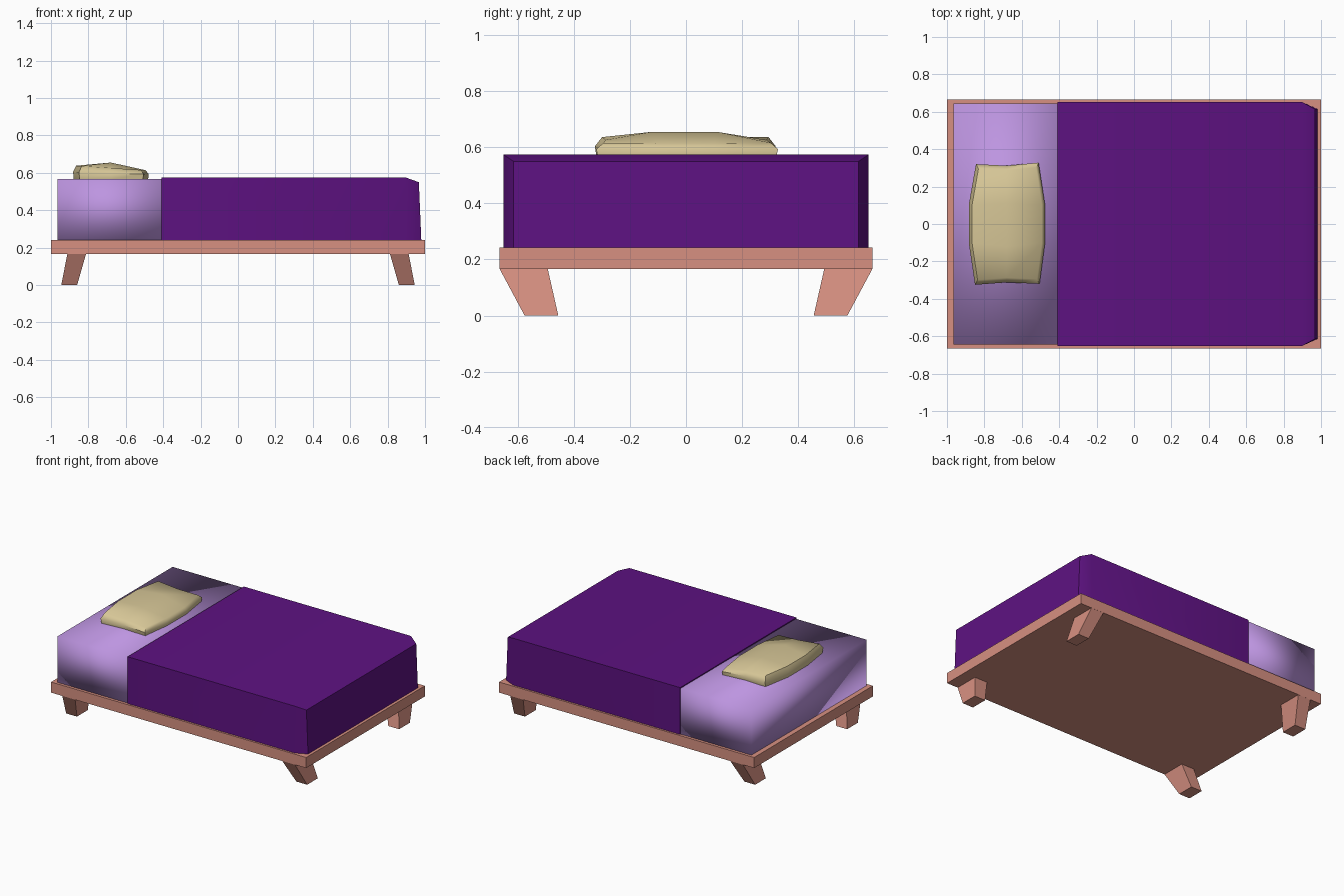
import bpy, bmesh, math

if "Cube" in bpy.data.objects:
    bpy.data.objects.remove(bpy.data.objects["Cube"])


def material(name, rgb):
    m = bpy.data.materials.new(name)
    m.diffuse_color = (*rgb, 1)
    m.use_nodes = True
    m.node_tree.nodes["Principled BSDF"].inputs["Base Color"].default_value = m.diffuse_color
    return m


WOOD = material("wood", (0.68, 0.28, 0.22))
SHEET = material("sheet", (0.51, 0.30, 0.75))
COVER = material("cover", (0.11, 0.006, 0.22))
CREAM = material("cream", (0.68, 0.57, 0.31))


def build(name, verts, faces, mat, smooth=None):
    me = bpy.data.meshes.new(name)
    me.from_pydata(verts, [], faces)
    bm = bmesh.new()
    bm.from_mesh(me)
    bmesh.ops.recalc_face_normals(bm, faces=bm.faces)
    bm.to_mesh(me)
    bm.free()
    ob = bpy.data.objects.new(name, me)
    bpy.context.collection.objects.link(ob)
    me.materials.append(mat)
    if smooth is not None:
        bpy.ops.object.select_all(action='DESELECT')
        bpy.context.view_layer.objects.active = ob
        ob.select_set(True)
        bpy.ops.object.shade_smooth_by_angle(angle=math.radians(smooth))
    return ob


def loft(name, rings, mat, smooth=None):
    """Skin equal-length rings and cap both ends."""
    n = len(rings[0])
    verts = [p for r in rings for p in r]
    faces = [tuple(range(n)), tuple(range(len(verts) - n, len(verts)))]
    for k in range(len(rings) - 1):
        for i in range(n):
            j = (i + 1) % n
            faces.append((k*n + i, k*n + j, k*n + n + j, k*n + n + i))
    return build(name, verts, faces, mat, smooth)


def rect(x0, x1, y0, y1, z):
    return [(x0, y0, z), (x1, y0, z), (x1, y1, z), (x0, y1, z)]


# Bed base slab
loft("bed_base", [rect(-1, 1, -0.665, 0.665, 0.167),
                  rect(-1, 1, -0.665, 0.665, 0.242)], WOOD)

# Splayed tapered legs
for sx, xn in ((-1, "head"), (1, "foot")):
    for sy, yn in ((-1, "front"), (1, "back")):
        loft(f"{xn}_{yn}_leg",
             [rect(sx*0.945, sx*0.86, sy*0.575, sy*0.455, 0),
              rect(sx*0.912, sx*0.812, sy*0.665, sy*0.493, 0.168)], WOOD)

# Mattress, exposed at the head end
mattress = loft("mattress", [rect(-0.965, -0.39, -0.645, 0.645, 0.24),
                             rect(-0.965, -0.39, -0.645, 0.645, 0.567)], SHEET)
mattress.data.shade_smooth()


# Blanket: lengthwise sections narrowing at the foot end
def section(x_low, x_top, w, top):
    return [(x_low, -w, 0.241), (x_low, w, 0.241), (x_top, w, top), (x_top, -w, top)]


loft("blanket", [section(-0.41, -0.41, 0.651, 0.574),
                 section(0.90, 0.90, 0.651, 0.574),
                 section(0.98, 0.967, 0.615, 0.55)], COVER, 30)

# Pillow: outline extruded up, drawn in, then closed over a raised spine
cx = -0.68
outline = [(-0.85, -0.325), (cx, -0.312), (-0.505, -0.32), (-0.477, -0.11),
           (-0.477, 0.11), (-0.51, 0.328), (cx, 0.312), (-0.845, 0.32),
           (-0.882, 0.11), (-0.882, -0.11)]


def ring(scale, z, tilt):
    return [(cx + (x - cx)*scale, y*scale, z - (x - cx)*tilt) for x, y in outline]


verts = ring(0.98, 0.565, 0) + ring(1, 0.598, 0.03) + ring(0.92, 0.626, 0.06)
verts += [(cx, -0.12, 0.655), (cx, 0.11, 0.655)]
faces = [tuple(range(10))]
for k in (0, 10):
    for i in range(10):
        j = (i + 1) % 10
        faces.append((k + i, k + j, k + 10 + j, k + 10 + i))
faces += [(20, 21, 30, 29), (21, 22, 23, 30)]
# spine vertices are 30 and 31
faces = faces[:-2] + [(20, 21, 30, 29), (21, 22, 23, 30), (29, 30, 31, 28),
                      (30, 23, 24, 31), (28, 31, 26, 27), (31, 24, 25, 26)]
build("pillow", verts, faces, CREAM, 50)
